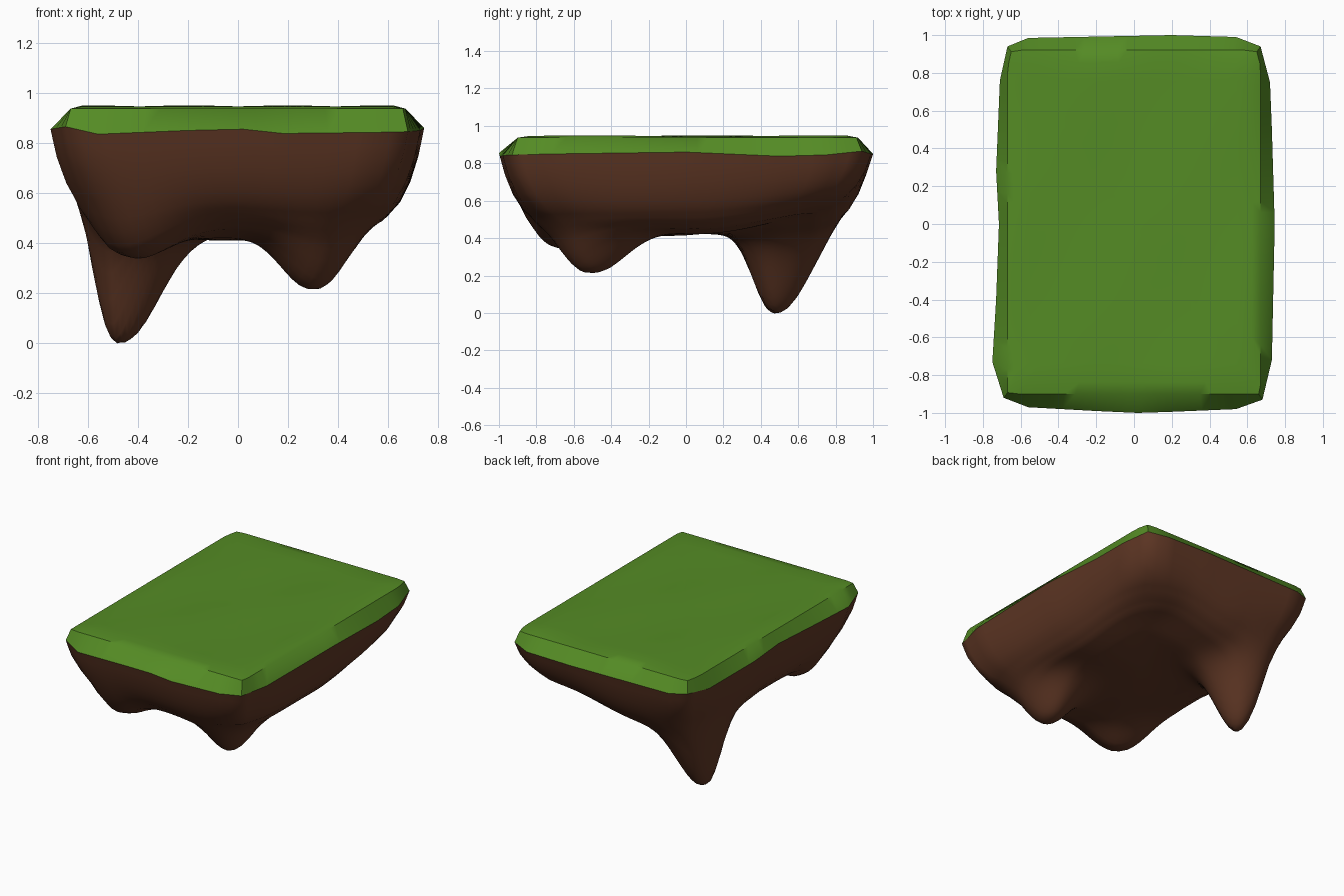
import bpy, bmesh, math
from mathutils import Vector

if "Cube" in bpy.data.objects:
    bpy.data.objects.remove(bpy.data.objects["Cube"])

# Rim of the island, counter-clockwise from the front left corner: x, y, z
RIM = [(-.69, -.92, .865), (-.56, -.97, .835), (-.2, -.99, .85), (.02, -1, .855), (.18, -.995, .838),
       (.54, -.98, .842), (.68, -.93, .845), (.73, -.72, .85), (.745, 0, .86), (.73, .5, .838),
       (.72, .75, .845), (.67, .94, .865), (.54, .99, .85), (.2, 1, .85), (-.56, .985, .85),
       (-.67, .94, .86), (-.71, .76, .84), (-.73, .28, .855), (-.715, 0, .865), (-.73, -.4, .855),
       (-.75, -.73, .855)]
# Wall-to-underside profile: fraction of rim radius, height
PROFILE = [(0, .415), (.5, .425), (.7, .45), (.8, .49), (.88, .56), (.93, .64), (.97, .74), (1, .85)]
# Hanging lumps: x, y, depth, half-widths towards -x, +x, -y, +y
LUMPS = [(-.49, .48, .45, .09, .19, .135, .22),
         (.31, -.52, .22, .15, .13, .15, .22),
         (-.46, -.68, .12, .13, .2, .2, .2)]


def resample(points, step):
    out = []
    for i, p in enumerate(points):
        a, b = Vector(p), Vector(points[(i + 1) % len(points)])
        n = max(1, round((b - a).length / step))
        out += [a.lerp(b, k / n) for k in range(n)]
    return out


def smooth(t):
    t = max(0, min(1, t))
    return t * t * (3 - 2 * t)


def profile(s):
    for (s0, z0), (s1, z1) in zip(PROFILE, PROFILE[1:]):
        if s <= s1:
            return z0 + (z1 - z0) * (s - s0) / (s1 - s0)
    return PROFILE[-1][1]


def underside(x, y, s, rim_z):
    z = profile(s)
    inner = (.85 - z) / .42
    z += (rim_z - .85) * s ** 8
    z += inner * .08 * smooth(y / .7) * smooth((x + .2) / .5)      # shallower back right
    z += inner * .01 * math.sin(7 * x + 2) * math.sin(6 * y)
    for cx, cy, depth, xm, xp, ym, yp in LUMPS:
        dx, dy = x - cx, y - cy
        r2 = (dx / (xp if dx > 0 else xm)) ** 2 + (dy / (yp if dy > 0 else ym)) ** 2
        z -= depth * 2 ** -(r2 ** 1.15) * (smooth((1 - s) / .2) if s > .8 else 1)
    return z


def dirt_point(p, s):
    # rings round off at the corners as they shrink
    norm = ((p.x / .73) ** 4 + p.y ** 4) ** .25
    k = s * (1 + (1 / max(1, norm) - 1) * smooth((1 - s) / .25))
    x, y = p.x * k, p.y * k
    return x, y, underside(x, y, s, p.z)


def lofted(name, rings, centre, color, flip, angle):
    bm = bmesh.new()
    loops = [[bm.verts.new(p) for p in ring] for ring in rings]
    n = len(loops[0])
    for a, b in zip(loops, loops[1:]):
        for i in range(n):
            j = (i + 1) % n
            bm.faces.new((a[i], a[j], b[j], b[i]))
    c = bm.verts.new(centre)
    for i in range(n):
        bm.faces.new((loops[-1][i], loops[-1][(i + 1) % n], c))
    if flip:
        bmesh.ops.reverse_faces(bm, faces=bm.faces[:])
    mesh = bpy.data.meshes.new(name)
    bm.to_mesh(mesh)
    bm.free()
    obj = bpy.data.objects.new(name, mesh)
    bpy.context.collection.objects.link(obj)
    mat = bpy.data.materials.new(name)
    mat.diffuse_color = (*color, 1)
    mat.use_nodes = True
    mat.node_tree.nodes["Principled BSDF"].inputs["Base Color"].default_value = mat.diffuse_color
    mesh.materials.append(mat)
    bpy.ops.object.select_all(action='DESELECT')
    obj.select_set(True)
    bpy.context.view_layer.objects.active = obj
    bpy.ops.object.shade_smooth_by_angle(angle=math.radians(angle))
    return obj


rim = resample(RIM, .06)

# Grass cap: sloping edge band, then a nearly flat, faintly rolling top
edge = [Vector((max(-.67, min(.67, p.x * .97)), max(-.9, min(.92, p.y * .97)), .937)) for p in rim]


def top_ring(s):
    return [(p.x * s, p.y * s, .946 + .004 * math.sin(8 * p.x * s) * math.sin(5 * p.y * s + 1)) for p in edge]


lofted("grass_top", [rim, edge] + [top_ring(s) for s in (.93, .82, .7, .58, .46, .34, .22, .1)],
       (0, 0, .946), (.09, .26, .018), False, 40)

# Dirt underside: concentric rings of the rim, pushed down into hanging lumps
fractions = [1, .985, .97, .95, .93, .905, .88, .85] + [.82 - .03 * k for k in range(27)]
dirt = [[dirt_point(p, s) for p in rim] for s in fractions]
lofted("dirt_underside", dirt, (0, 0, underside(0, 0, 0, .85)), (.115, .038, .018), True, 60)
